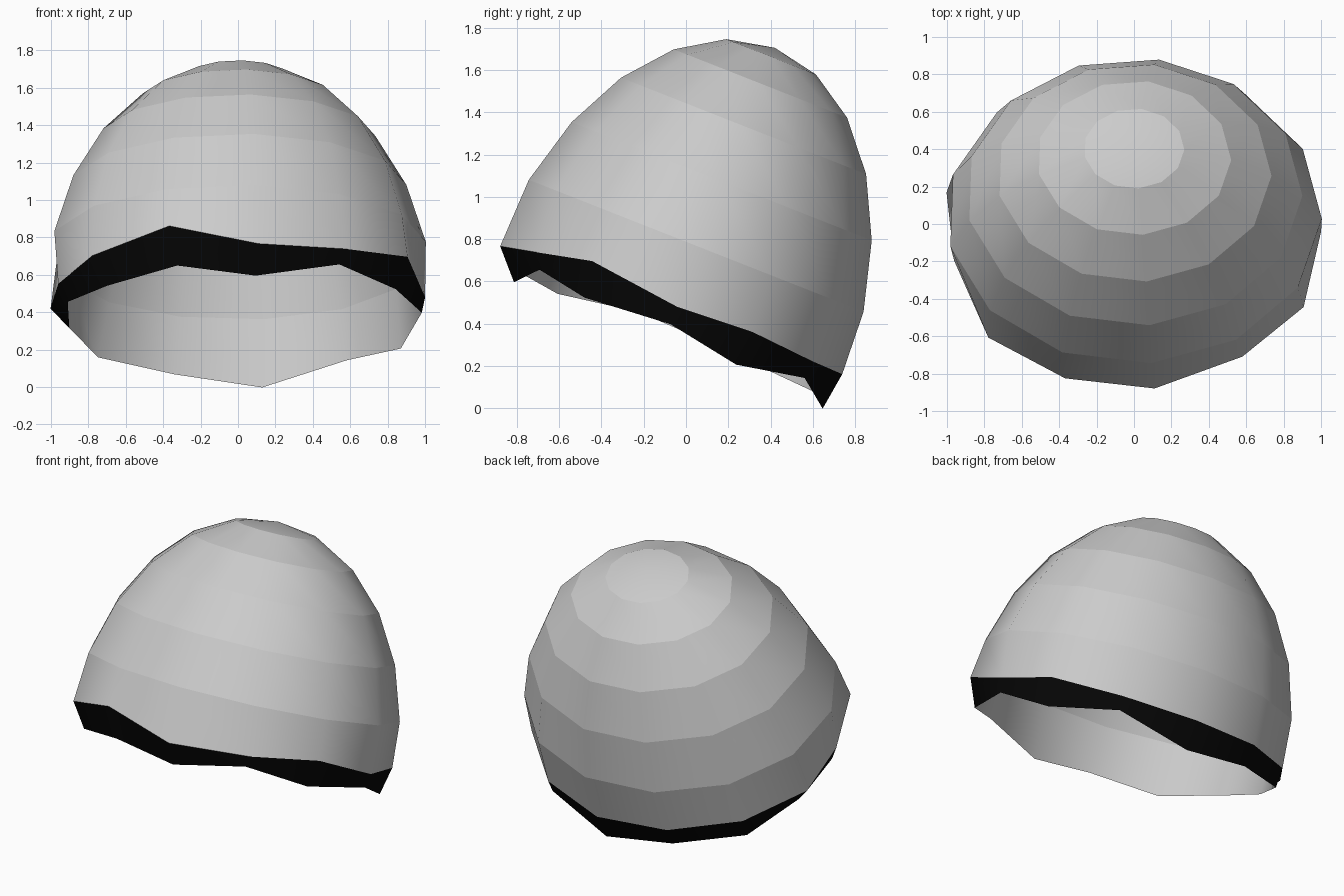
import bpy, bmesh
from math import sin, cos, radians, tau
from mathutils import Matrix

if "Cube" in bpy.data.objects:
    bpy.data.objects.remove(bpy.data.objects["Cube"])

SEG = 13
START = radians(5.3)            # angle of first segment, measured from the front
RX, RY, RZ = 1.04, 0.888, 1.36  # egg half-axes
INNER, DROP = 0.94, 0.10        # inner shell scale and downward shift
TILT = Matrix.Translation((0, -0.078, 0.44)) @ Matrix.Rotation(radians(-21.5), 4, 'X')

# Broken edge: heights, radius factors and angle offsets (degrees)
outer_h = [.01, .046, .104, .05, .07, .045, .04, .05, .05, .07, .06, .05, .118]
outer_r = [.98, .962, 1.0, .962, .98, .98, .98, .98, .98, 1.0, .94, 1.0, 1.02]
outer_a = [.9, 2.4, 0, 3, 1, 1, 1, 1, 1, 0, -1.8, 1.6, 2.1]
lip_h = [-.125, -.025, -.07, -.038, -.102, -.042, -.146, -.088, -.075, -.05, -.04, -.10, -.07]
lip_r = [.84, .90, .93, .945, .94, .97, .95, .95, .97, .90, .89, .90, .90]

mat = bpy.data.materials.new("dark_edge")
mat.diffuse_color = (0.002, 0.002, 0.002, 1)
mat.use_nodes = True
mat.node_tree.nodes["Principled BSDF"].inputs["Base Color"].default_value = mat.diffuse_color
grey = bpy.data.materials.new("shell_grey")
grey.diffuse_color = (0.8, 0.8, 0.8, 1)
grey.use_nodes = True
grey.node_tree.nodes["Principled BSDF"].inputs["Base Color"].default_value = grey.diffuse_color

bm = bmesh.new()


def ring(radii, heights, turns=[0] * SEG):
    verts = []
    for i in range(SEG):
        a = START + tau * i / SEG + radians(turns[i])
        verts.append(bm.verts.new((RX * radii[i] * sin(a), -RY * radii[i] * cos(a), heights[i])))
    return verts


def latitude(deg, scale=1.0, drop=0.0):
    t = radians(deg)
    return ring([sin(t) * scale] * SEG, [RZ * cos(t) * scale - drop] * SEG)


def cap(pole, r):
    for i in range(SEG):
        bm.faces.new((pole, r[i], r[(i + 1) % SEG])).smooth = True


def band(a, b, index=0):
    for i in range(SEG):
        j = (i + 1) % SEG
        f = bm.faces.new((a[i], b[i], b[j], a[j]))
        f.smooth = True
        f.material_index = index


# Outer shell, broken edge, inner shell in one chain of rings
lats = [15, 30, 45, 60, 75]
outer = [latitude(d) for d in lats] + [ring(outer_r, outer_h, outer_a)]
inner = [ring(lip_r, lip_h, outer_a)] + [latitude(d, INNER, DROP) for d in reversed(lats)]
rings = outer + inner
cap(bm.verts.new((0, 0, RZ)), rings[0])
for k in range(len(rings) - 1):
    band(rings[k], rings[k + 1], 1 if k == len(outer) - 1 else 0)
cap(bm.verts.new((0, 0, RZ * INNER - DROP)), rings[-1])

# Crisp edges between bands, smooth around them
for r in rings:
    for i in range(SEG):
        bm.edges.get((r[i], r[(i + 1) % SEG])).smooth = False

bmesh.ops.recalc_face_normals(bm, faces=bm.faces)
bm.transform(TILT)
me = bpy.data.meshes.new("eggshell_top")
bm.to_mesh(me)
bm.free()
me.materials.append(grey)
me.materials.append(mat)
ob = bpy.data.objects.new("eggshell_top", me)
bpy.context.collection.objects.link(ob)
